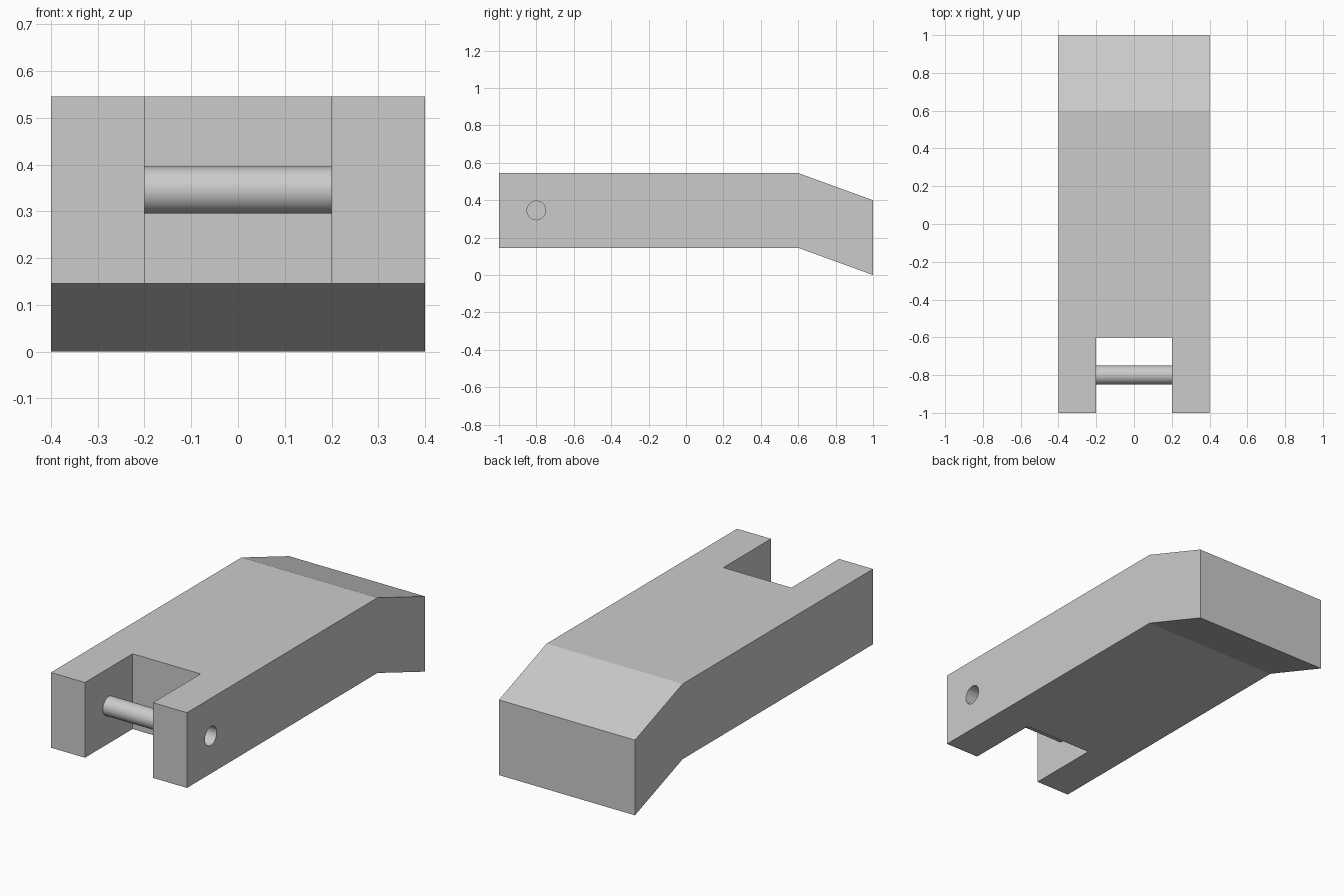
import bpy, bmesh, math
from mathutils import Matrix

cube = bpy.data.objects.get("Cube")
if cube:
    bpy.data.objects.remove(cube, do_unlink=True)

HALF_W, HALF_L, THICK = 0.4, 1.0, 0.4
BEND_Y = 0.6
DROP = (HALF_L - BEND_Y) * math.tan(math.radians(20))
SLOT_HALF, SLOT_END = 0.2, -0.6
PIN_Y, PIN_Z, PIN_R, SIDES = -0.8, DROP + THICK / 2, 0.05, 48

grey = bpy.data.materials.new("light_grey")
grey.use_nodes = True
grey.diffuse_color = (0.6, 0.6, 0.6, 1)
grey.node_tree.nodes["Principled BSDF"].inputs["Base Color"].default_value = (0.6, 0.6, 0.6, 1)


def make_object(name, bm):
    bmesh.ops.recalc_face_normals(bm, faces=bm.faces[:])
    mesh = bpy.data.meshes.new(name)
    bm.to_mesh(mesh)
    bm.free()
    mesh.materials.append(grey)
    obj = bpy.data.objects.new(name, mesh)
    bpy.context.collection.objects.link(obj)
    return obj


def cylinder_x(name, x0, x1, capped):
    """Round bar along x at the pin position."""
    bm = bmesh.new()
    place = Matrix.Translation(((x0 + x1) / 2, PIN_Y, PIN_Z)) @ Matrix.Rotation(math.pi / 2, 4, "Y")
    bmesh.ops.create_cone(bm, cap_ends=capped, segments=SIDES, radius1=PIN_R,
                          radius2=PIN_R, depth=x1 - x0, matrix=place)
    return make_object(name, bm)


def select_only(obj):
    bpy.ops.object.select_all(action="DESELECT")
    obj.select_set(True)
    bpy.context.view_layer.objects.active = obj


def cut(obj, cutter):
    cutter.hide_render = True
    select_only(obj)
    mod = obj.modifiers.new("cut", "BOOLEAN")
    mod.operation, mod.solver, mod.object = "DIFFERENCE", "EXACT", cutter
    bpy.ops.object.modifier_apply(modifier=mod.name)
    bpy.data.objects.remove(cutter, do_unlink=True)


# Bent body: side profile extruded across the width
profile = [(-HALF_L, DROP), (BEND_Y, DROP), (HALF_L, 0),
           (HALF_L, THICK), (BEND_Y, DROP + THICK), (-HALF_L, DROP + THICK)]
bm = bmesh.new()
side = bm.faces.new([bm.verts.new((-HALF_W, y, z)) for y, z in profile])
extruded = bmesh.ops.extrude_face_region(bm, geom=[side])["geom"]
bmesh.ops.translate(bm, vec=(2 * HALF_W, 0, 0),
                    verts=[v for v in extruded if isinstance(v, bmesh.types.BMVert)])
body = make_object("forked_body", bm)

# Slot between the two prongs
bm = bmesh.new()
slot_length = 1.0
place = Matrix.Translation((0, SLOT_END - slot_length / 2, PIN_Z))
bmesh.ops.create_cube(bm, size=1, matrix=place @ Matrix.Diagonal((2 * SLOT_HALF, slot_length, 1, 1)))
cut(body, make_object("slot_cutter", bm))

# Pin hole through the left prong only
cut(body, cylinder_x("hole_cutter", 0, HALF_W + 0.1, True))

# Hollow pin bridging the slot, open into the hole
pin = cylinder_x("hollow_pin", -SLOT_HALF, SLOT_HALF, False)

for obj in (body, pin):
    select_only(obj)
    bpy.ops.object.shade_smooth_by_angle(angle=math.radians(15))
